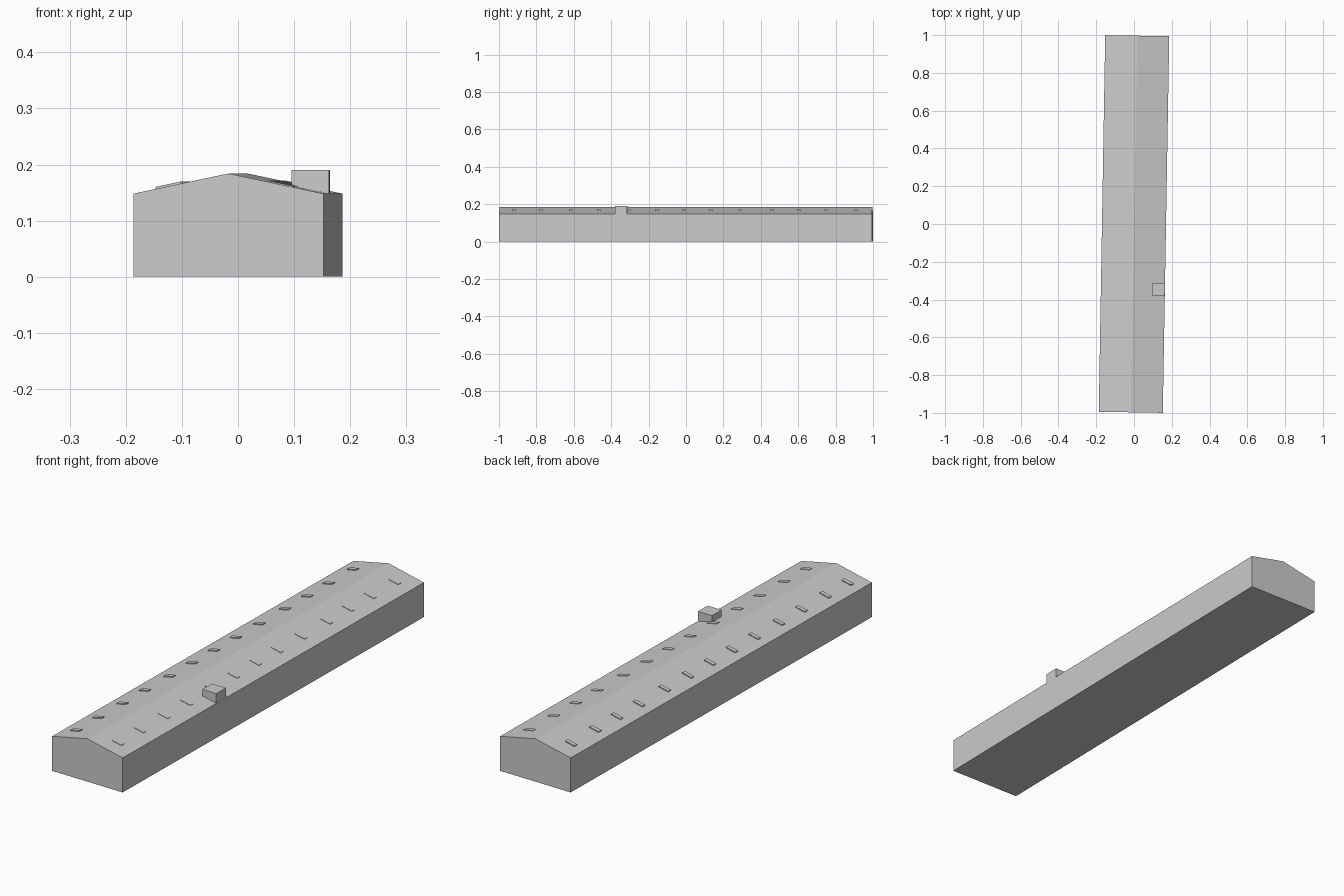
import bpy, math
from mathutils import Matrix

if "Cube" in bpy.data.objects:
    bpy.data.objects.remove(bpy.data.objects["Cube"])

HALF_W, HALF_L = 0.1695, 0.997
EAVE, RIDGE = 0.148, 0.184
TURN = Matrix.Rotation(math.radians(-0.98), 4, 'Z')


def roof_z(x):
    return RIDGE - (RIDGE - EAVE) * abs(x) / HALF_W


def prism(name, profile, y0, y1):
    """Extrude an xz profile (counter-clockwise seen from the front) along y."""
    n = len(profile)
    verts = [(x, y, z) for y in (y0, y1) for x, z in profile]
    faces = [tuple(range(n)), tuple(reversed(range(n, 2 * n)))]
    faces += [(i, i + n, (i + 1) % n + n, (i + 1) % n) for i in range(n)]
    mesh = bpy.data.meshes.new(name)
    mesh.from_pydata(verts, [], faces)
    mesh.transform(TURN)
    mesh.update()
    obj = bpy.data.objects.new(name, mesh)
    bpy.context.collection.objects.link(obj)
    return obj


# Long hall with a low gable roof
prism("hall", [(-HALF_W, 0), (HALF_W, 0), (HALF_W, EAVE), (0, RIDGE), (-HALF_W, EAVE)],
      -HALF_L, HALF_L)

# Flat-topped roof box flush with the right wall
prism("roof_box", [(0.102, 0.14), (0.169, 0.14), (0.169, 0.19), (0.102, 0.19)],
      -0.377, -0.312)


# Skylights: thin raised plates following each roof slope
def skylight(name, x0, x1, y, rise):
    prism(name, [(x0, roof_z(x0) - 0.004), (x1, roof_z(x1) - 0.004),
                 (x1, roof_z(x1) + rise), (x0, roof_z(x0) + rise)], y - 0.009, y + 0.009)


rows = [-0.92, -0.775, -0.615, -0.465, -0.305, -0.155, -0.01,
        0.135, 0.29, 0.46, 0.605, 0.75, 0.91]
for i, y in enumerate(rows):
    skylight(f"left_skylight_{i}", -0.131, -0.086, y, 0.004)
    skylight(f"right_skylight_{i}", 0.068, 0.115, y, 0.002)
